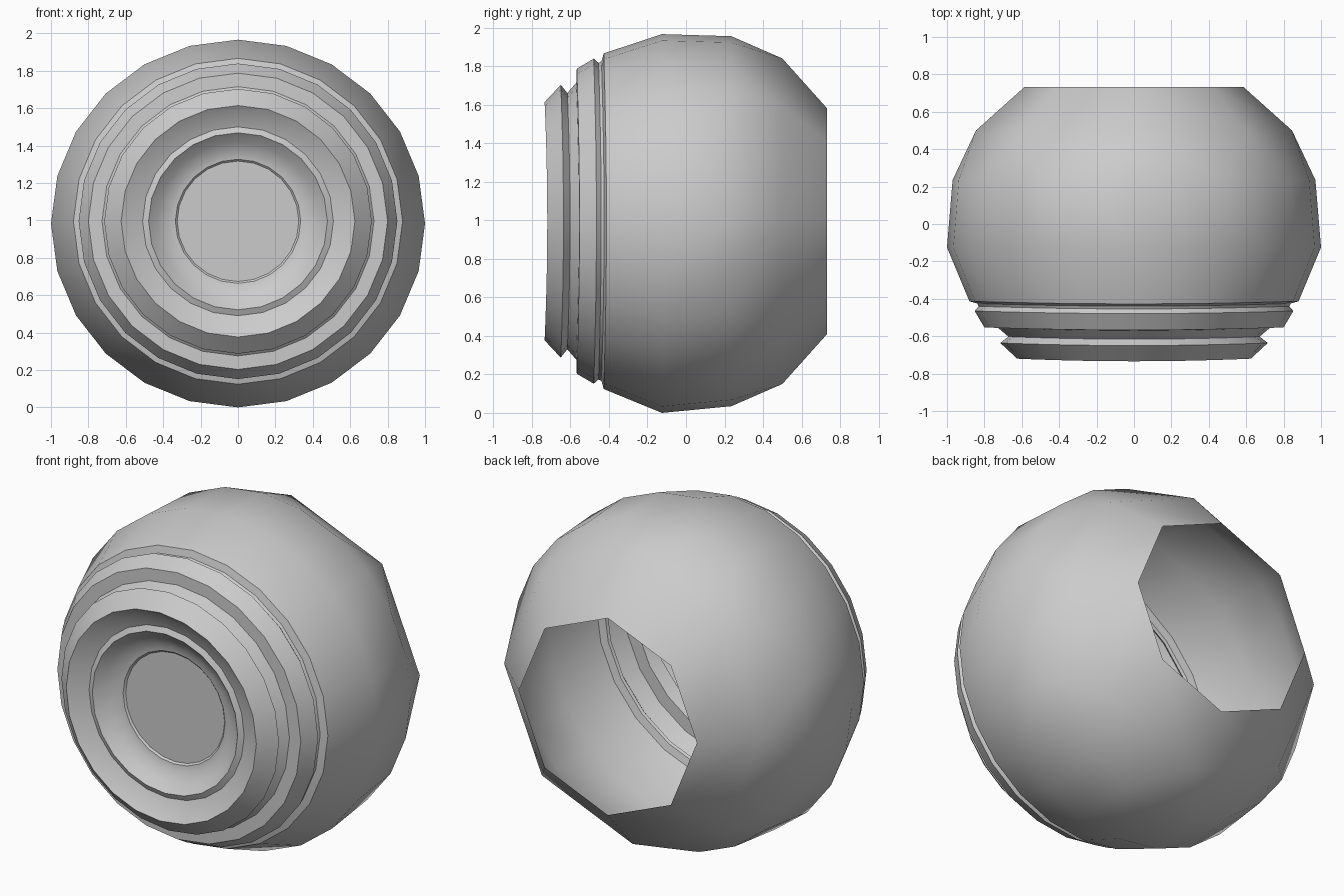
import bpy, bmesh, math

if "Cube" in bpy.data.objects:
    bpy.data.objects.remove(bpy.data.objects["Cube"])


def ring(bm, y, r, n, cz=0.995, squash=1.0, bow=0.0):
    """Closed ring around the y axis; bow lifts the sides slightly backwards."""
    verts = []
    for i in range(n):
        t = 2 * math.pi * i / n
        verts.append(bm.verts.new((r * math.sin(t), y - bow * math.cos(2 * t),
                                   cz + squash * r * math.cos(t))))
    return verts


def bridge(bm, a, b):
    """Join two closed rings, which may have different side counts."""
    na, nb = len(a), len(b)
    if na == nb:
        for i in range(na):
            j = (i + 1) % na
            bm.faces.new((a[i], a[j], b[j], b[i]))
        return
    i = j = 0
    while i < na or j < nb:
        if j >= nb or (i < na and (i + 0.5) / na < (j + 0.5) / nb):
            bm.faces.new((a[i % na], a[(i + 1) % na], b[j % nb]))
            i += 1
        else:
            bm.faces.new((a[i % na], b[(j + 1) % nb], b[j % nb]))
            j += 1


def finish(bm, name, angle):
    bmesh.ops.recalc_face_normals(bm, faces=bm.faces)
    # Open shells: make the outermost face point away from the centre
    f = max(bm.faces, key=lambda f: abs(f.calc_center_median().x))
    if f.normal.x * f.calc_center_median().x < 0:
        bmesh.ops.reverse_faces(bm, faces=bm.faces)
    me = bpy.data.meshes.new(name)
    bm.to_mesh(me)
    bm.free()
    ob = bpy.data.objects.new(name, me)
    bpy.context.collection.objects.link(ob)
    bpy.ops.object.select_all(action='DESELECT')
    ob.select_set(True)
    bpy.context.view_layer.objects.active = ob
    bpy.ops.object.shade_smooth_by_angle(angle=math.radians(angle))
    return ob


# Round shell, open at the back through an eight-sided hole
bm = bmesh.new()
rings = [ring(bm, 0.733, 0.585, 8),
         ring(bm, 0.50, 0.845, 8),
         ring(bm, 0.235, 0.97, 24, 0.995, 0.99),
         ring(bm, -0.125, 1.0, 24, 0.983, 0.983),
         ring(bm, -0.42, 0.88, 24, squash=0.99, bow=0.007)]
for a, b in zip(rings, rings[1:]):
    bridge(bm, a, b)
finish(bm, "round_shell", 60)

# Stepped front collar, bowl and flat centre disc: (radius, y)
profile = [(0.88, -0.42), (0.838, -0.432), (0.83, -0.447), (0.852, -0.472),
           (0.80, -0.56), (0.727, -0.562), (0.672, -0.609), (0.715, -0.643),
           (0.625, -0.727), (0.572, -0.695), (0.51, -0.67), (0.478, -0.685),
           (0.43, -0.64), (0.37, -0.605), (0.335, -0.60), (0.325, -0.59)]
bm = bmesh.new()
rings = [ring(bm, y, r, 24, squash=0.99, bow=0.007 if r > 0.6 else 0)
         for r, y in profile]
for a, b in zip(rings, rings[1:]):
    bridge(bm, a, b)
bm.faces.new(rings[-1])
finish(bm, "front_collar", 28)
